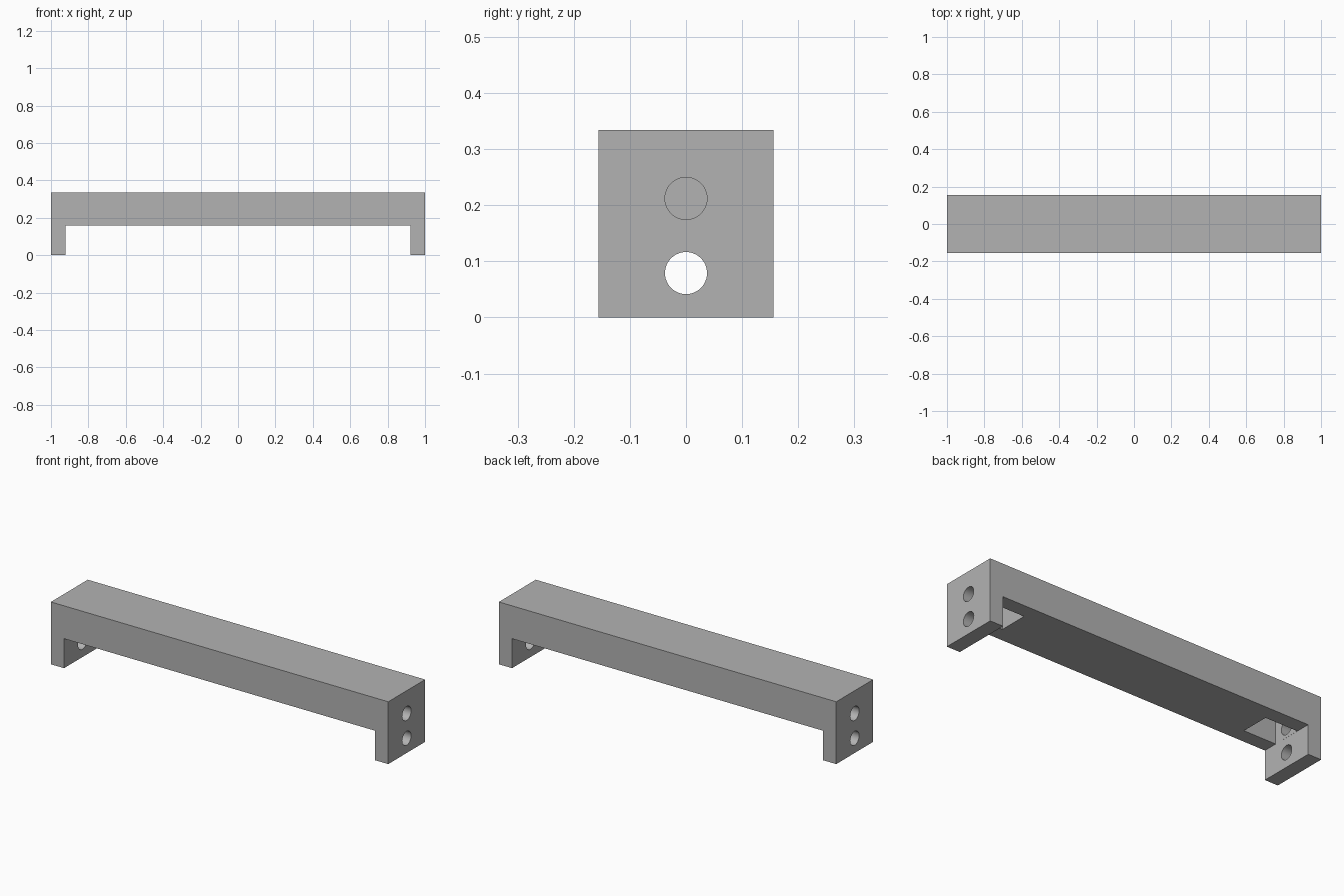
import bpy
import bmesh
import math
from mathutils import Matrix

cube = bpy.data.objects.get("Cube")
if cube:
    bpy.data.objects.remove(cube, do_unlink=True)

HALF_WIDTH = 0.156
HEIGHT = 0.334
WALL = 0.078          # leg thickness and pocket side walls
UNDERSIDE = 0.158
POCKET_TOP = 0.29
POCKET_INNER = 0.73
HOLE_RADIUS = 0.0375
HOLE_HEIGHTS = (0.079, 0.212)

grey = bpy.data.materials.new("plain_grey")
grey.use_nodes = True
grey.diffuse_color = (0.45, 0.45, 0.45, 1)
grey.node_tree.nodes["Principled BSDF"].inputs["Base Color"].default_value = grey.diffuse_color


def add_object(name, bm):
    bmesh.ops.recalc_face_normals(bm, faces=bm.faces)
    mesh = bpy.data.meshes.new(name)
    bm.to_mesh(mesh)
    bm.free()
    mesh.materials.append(grey)
    obj = bpy.data.objects.new(name, mesh)
    bpy.context.collection.objects.link(obj)
    return obj


def box_cutter(name, low, high):
    size = [b - a for a, b in zip(low, high)]
    centre = [(a + b) / 2 for a, b in zip(low, high)]
    bm = bmesh.new()
    bmesh.ops.create_cube(bm, size=1, matrix=Matrix.Translation(centre) @ Matrix.Diagonal((*size, 1)))
    return add_object(name, bm)


def hole_cutter(name, x, z):
    bm = bmesh.new()
    bmesh.ops.create_cone(bm, cap_ends=True, segments=48, radius1=HOLE_RADIUS,
                          radius2=HOLE_RADIUS, depth=0.2,
                          matrix=Matrix.Translation((x, 0, z)) @ Matrix.Rotation(math.pi / 2, 4, "Y"))
    return add_object(name, bm)


# Bridge body: U-shaped profile extruded front to back
inner = 1 - WALL
profile = [(-1, 0), (-inner, 0), (-inner, UNDERSIDE), (inner, UNDERSIDE),
           (inner, 0), (1, 0), (1, HEIGHT), (-1, HEIGHT)]
bm = bmesh.new()
face = bm.faces.new([bm.verts.new((x, -HALF_WIDTH, z)) for x, z in profile])
extruded = bmesh.ops.extrude_face_region(bm, geom=[face])["geom"]
bmesh.ops.translate(bm, vec=(0, 2 * HALF_WIDTH, 0),
                    verts=[v for v in extruded if isinstance(v, bmesh.types.BMVert)])
body = add_object("bridge_body", bm)

# Underside pocket and two screw holes at each end
cutters = []
pocket_half = HALF_WIDTH - WALL
for side in (-1, 1):
    ends = sorted((side * POCKET_INNER, side * (inner - 0.0004)))
    cutters.append(box_cutter("pocket_cutter", (ends[0], -pocket_half, 0.1),
                              (ends[1], pocket_half, POCKET_TOP)))
    for z in HOLE_HEIGHTS:
        cutters.append(hole_cutter("hole_cutter", side * 0.95, z))

bpy.ops.object.select_all(action="DESELECT")
body.select_set(True)
bpy.context.view_layer.objects.active = body
for cutter in cutters:
    cutter.hide_render = True
    cut = body.modifiers.new("cut", "BOOLEAN")
    cut.operation = "DIFFERENCE"
    cut.solver = "EXACT"
    cut.object = cutter
    bpy.ops.object.modifier_apply(modifier=cut.name)
    bpy.data.objects.remove(cutter, do_unlink=True)

bpy.ops.object.shade_smooth_by_angle(angle=math.radians(30))
